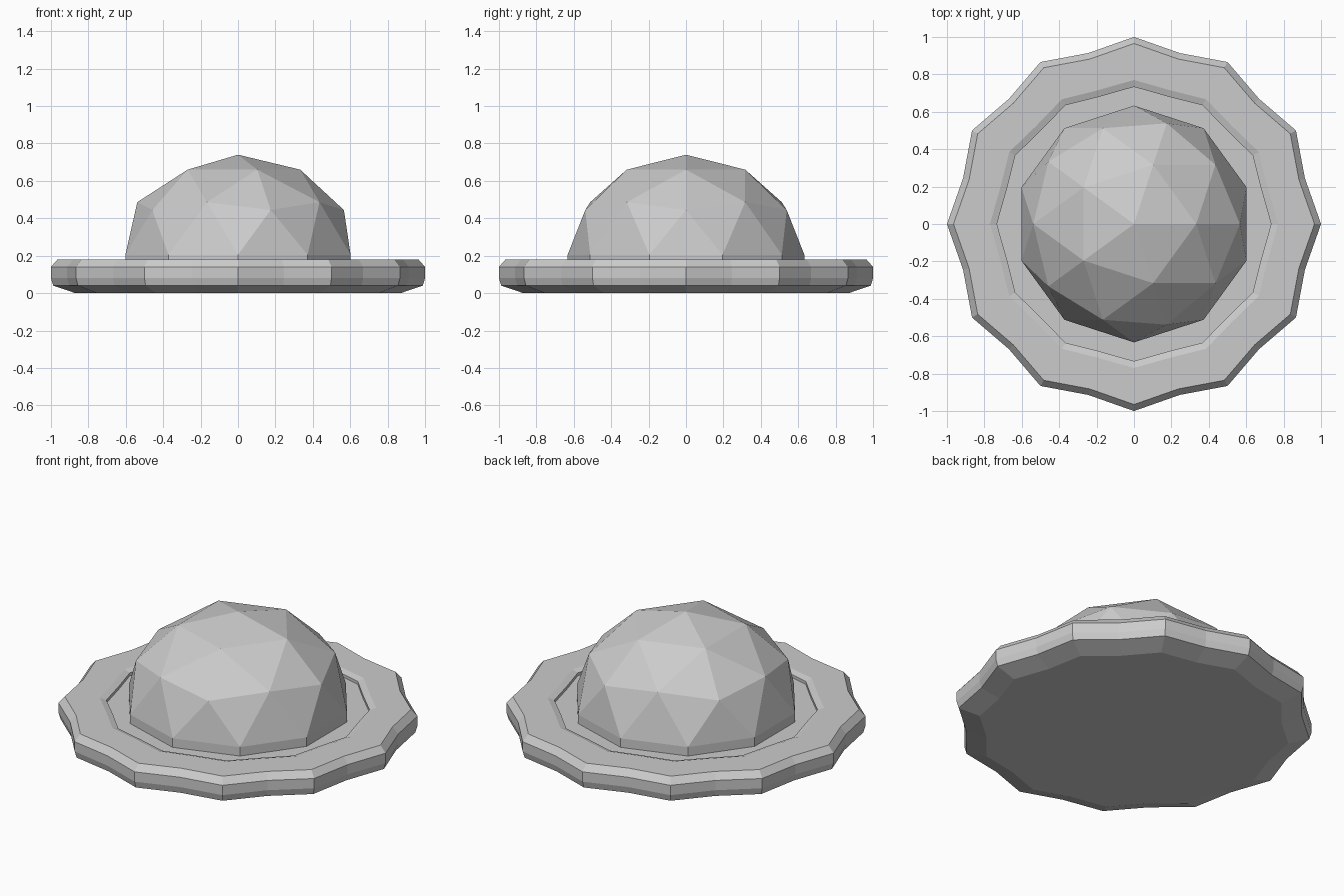
import bpy, bmesh
from math import cos, sin, pi

cube = bpy.data.objects.get("Cube")
if cube:
    bpy.data.objects.remove(cube)

grey = bpy.data.materials.new("plain grey")
grey.use_nodes = True
grey.diffuse_color = (0.6, 0.6, 0.6, 1)
grey.node_tree.nodes["Principled BSDF"].inputs["Base Color"].default_value = (0.6, 0.6, 0.6, 1)


def finish(bm, name):
    bmesh.ops.recalc_face_normals(bm, faces=bm.faces[:])
    mesh = bpy.data.meshes.new(name)
    bm.to_mesh(mesh)
    bm.free()
    mesh.materials.append(grey)
    obj = bpy.data.objects.new(name, mesh)
    bpy.context.collection.objects.link(obj)
    return obj


# Scalloped brim: a twelve-pointed outline swept through a radius/height profile
POINTS = 12
STEPS = POINTS * 2
DIP = 0.946
profile = [(0.87, 0), (0.988, 0.04), (1, 0.08), (1, 0.14), (0.965, 0.18),
           (0.77, 0.18), (0.733, 0.168), (0.733, 0.15)]

bm = bmesh.new()
rings = []
for radius, height in profile:
    ring = []
    for i in range(STEPS):
        r = radius * (DIP if i % 2 else 1)
        # the inner recess is scalloped a little less than the rim
        if i % 2 and radius < 0.8:
            r = radius * 0.962
        a = 2 * pi * i / STEPS
        ring.append(bm.verts.new((r * cos(a), r * sin(a), height)))
    rings.append(ring)
for low, high in zip(rings, rings[1:]):
    for i in range(STEPS):
        j = (i + 1) % STEPS
        bm.faces.new((low[i], low[j], high[j], high[i]))
bm.faces.new(rings[0])
bm.faces.new(rings[-1])
finish(bm, "scalloped_brim")

# Faceted dome: upper half of an icosphere with a short upright skirt
RADIUS, HEIGHT, EQUATOR, FLOOR = 0.633, 0.535, 0.205, 0.15
bm = bmesh.new()
bmesh.ops.create_icosphere(bm, subdivisions=2, radius=1)
bmesh.ops.delete(bm, geom=[v for v in bm.verts if v.co.z < -0.01], context='VERTS')
for v in bm.verts:
    v.co = (v.co.x * RADIUS, v.co.y * RADIUS, EQUATOR + v.co.z * HEIGHT)
rim = [e for e in bm.edges if e.is_boundary]
skirt = bmesh.ops.extrude_edge_only(bm, edges=rim)["geom"]
for v in skirt:
    if isinstance(v, bmesh.types.BMVert):
        v.co.z = FLOOR
finish(bm, "faceted_dome")
